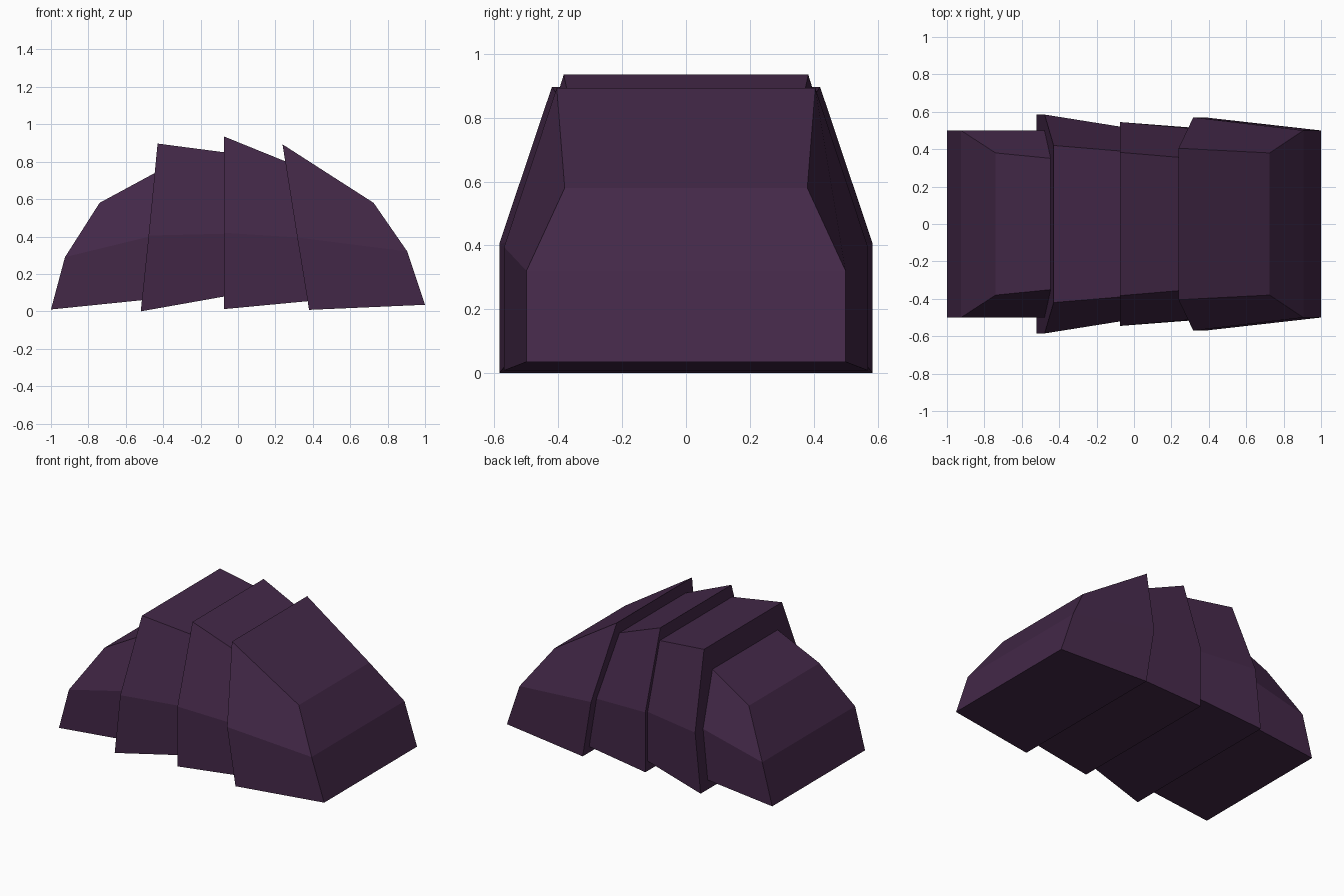
import bpy
import bmesh

cube = bpy.data.objects.get("Cube")
if cube:
    bpy.data.objects.remove(cube, do_unlink=True)

# One dark plum colour for the whole shell
plum = bpy.data.materials.new("dark_plum")
plum.use_nodes = True
colour = (0.056, 0.021, 0.064, 1.0)
plum.diffuse_color = colour
bsdf = plum.node_tree.nodes["Principled BSDF"]
bsdf.inputs["Base Color"].default_value = colour
bsdf.inputs["Roughness"].default_value = 0.8


def ring(bm, section):
    """Six-sided section from (x, half width, z) at the foot, waist and ridge."""
    right = [bm.verts.new((x, -w, z)) for x, w, z in section]
    left = [bm.verts.new((x, w, z)) for x, w, z in reversed(section)]
    return right + left


def shell_plate(name, start, end):
    """Loft a closed, faceted plate between two sections along x."""
    bm = bmesh.new()
    a, b = ring(bm, start), ring(bm, end)
    for i in range(6):
        j = (i + 1) % 6
        bm.faces.new((a[i], b[i], b[j], a[j]))
    for r in (a, b):  # each end is a lower panel and a sloped upper panel
        bm.faces.new((r[0], r[1], r[4], r[5]))
        bm.faces.new((r[1], r[2], r[3], r[4]))
    bmesh.ops.recalc_face_normals(bm, faces=bm.faces)
    mesh = bpy.data.meshes.new(name)
    bm.to_mesh(mesh)
    bm.free()
    mesh.materials.append(plum)
    obj = bpy.data.objects.new(name, mesh)
    bpy.context.collection.objects.link(obj)
    return obj


# Sections list foot, waist and ridge as (x, half width, z);
# each plate's end tucks slightly inside its taller neighbour
shell_plate("right_end_plate",
            [(-1.0, 0.50, 0.01), (-0.925, 0.50, 0.29), (-0.74, 0.38, 0.58)],
            [(-0.51, 0.50, 0.06), (-0.472, 0.50, 0.40), (-0.435, 0.35, 0.745)])
shell_plate("right_middle_plate",
            [(-0.52, 0.585, 0.0), (-0.478, 0.585, 0.405), (-0.43, 0.42, 0.897)],
            [(-0.07, 0.52, 0.08), (-0.07, 0.52, 0.415), (-0.07, 0.39, 0.85)])
shell_plate("left_middle_plate",
            [(-0.075, 0.545, 0.012), (-0.075, 0.545, 0.42), (-0.075, 0.383, 0.935)],
            [(0.38, 0.51, 0.055), (0.322, 0.51, 0.395), (0.258, 0.355, 0.80)])
shell_plate("left_end_plate",
            [(0.38, 0.57, 0.008), (0.317, 0.57, 0.395), (0.238, 0.405, 0.893)],
            [(1.0, 0.50, 0.035), (0.905, 0.50, 0.32), (0.725, 0.38, 0.58)])
